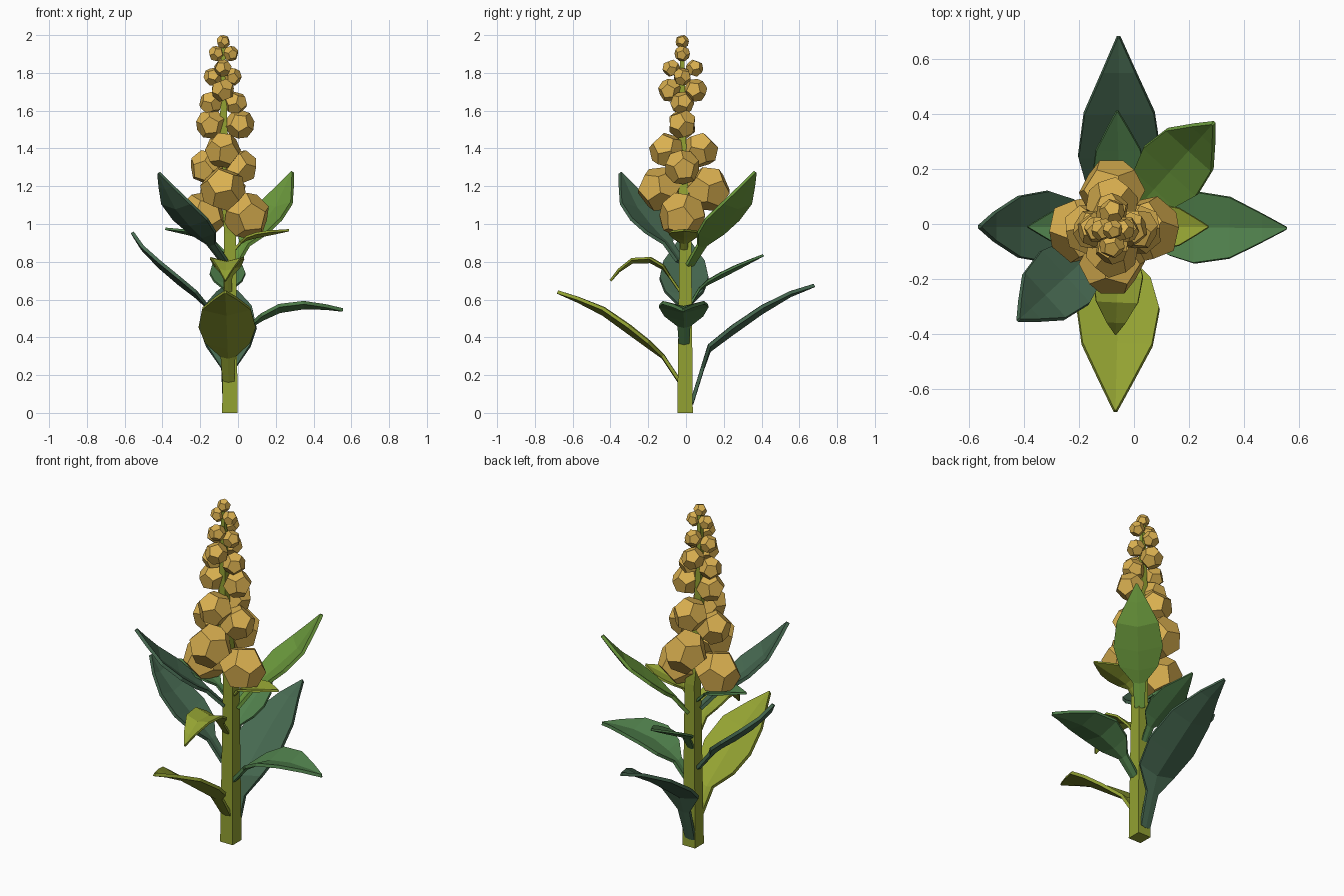
import bpy, bmesh, math
from mathutils import Vector, Euler

if "Cube" in bpy.data.objects:
    bpy.data.objects.remove(bpy.data.objects["Cube"])


def material(name, rgb):
    m = bpy.data.materials.new(name)
    lin = [((c / 255 + 0.055) / 1.055) ** 2.4 for c in rgb]
    m.diffuse_color = (*lin, 1)
    m.use_nodes = True
    m.node_tree.nodes["Principled BSDF"].inputs["Base Color"].default_value = m.diffuse_color
    return m


OLIVE = material("yellow green", (146, 161, 50))
LIME = material("fresh green", (106, 152, 60))
GREEN = material("mid green", (80, 128, 76))
DARK = material("dark blue green", (70, 104, 80))
GOLD = material("golden bloom", (218, 176, 80))


def add_object(name, bm, mat):
    bmesh.ops.recalc_face_normals(bm, faces=bm.faces)
    me = bpy.data.meshes.new(name)
    bm.to_mesh(me)
    bm.free()
    me.materials.append(mat)
    ob = bpy.data.objects.new(name, me)
    bpy.context.collection.objects.link(ob)
    return ob


# Square tapering stem, leaning slightly towards the left
def make_stem():
    bm = bmesh.new()
    rings = []
    for x, y, z, h in [(-0.043, -0.005, 0, 0.041), (-0.042, -0.003, 0.95, 0.031),
                       (-0.075, -0.02, 1.3, 0.024), (-0.078, -0.02, 1.95, 0.01)]:
        rings.append([bm.verts.new((x + sx * h, y + sy * h, z))
                      for sx, sy in ((-1, -1), (1, -1), (1, 1), (-1, 1))])
    for a, b in zip(rings, rings[1:]):
        for i in range(4):
            j = (i + 1) % 4
            bm.faces.new((a[i], a[j], b[j], b[i]))
    bm.faces.new(rings[0])
    bm.faces.new(rings[-1])
    add_object("stem", bm, OLIVE)


make_stem()


# Point at fraction t along a polyline of (distance, height)
def along(path, t):
    pts = [Vector(p) for p in path]
    lens = [(b - a).length for a, b in zip(pts, pts[1:])]
    d = t * sum(lens)
    for a, b, l in zip(pts, pts[1:], lens):
        if d <= l:
            return a.lerp(b, d / l)
        d -= l
    return pts[-1]


STATIONS = [(0, 0.2), (0.2, 0.25), (0.32, 0.78), (0.48, 1), (0.68, 0.85), (0.86, 0.4), (1, 0.03)]


# Thick leaf with a shallow central fold, growing outward at an angle
def leaf(name, mat, angle, half_width, path, thick=0.018):
    a = math.radians(angle)
    out = Vector((math.cos(a), math.sin(a), 0))
    side = Vector((-out.y, out.x, 0))
    bm = bmesh.new()
    rows = []
    for t, w in STATIONS:
        r, z = along(path, t)
        c = Vector((-0.05, -0.01, z)) + out * r
        w *= half_width
        lift = Vector((0, 0, 0.12 * w))
        rows.append([bm.verts.new(c - side * w + lift), bm.verts.new(c - lift),
                     bm.verts.new(c + side * w + lift)])
    for p, q in zip(rows, rows[1:]):
        for i in range(2):
            bm.faces.new((p[i], p[i + 1], q[i + 1], q[i]))
    ob = add_object(name, bm, mat)
    mod = ob.modifiers.new("thickness", "SOLIDIFY")
    mod.thickness = thick
    mod.offset = 0


# Large leaves
leaf("front_leaf", OLIVE, -91.5, 0.15,
     [(0.02, 0.16), (0.12, 0.31), (0.29, 0.44), (0.46, 0.56), (0.67, 0.64)])
leaf("back_leaf", DARK, 90.5, 0.15,
     [(0.04, 0.05), (0.13, 0.34), (0.31, 0.48), (0.51, 0.61), (0.69, 0.675)])
leaf("right_leaf", GREEN, -0.5, 0.13,
     [(0.03, 0.36), (0.13, 0.48), (0.25, 0.55), (0.43, 0.575), (0.605, 0.545)])
leaf("left_leaf", DARK, 180, 0.13,
     [(0.03, 0.46), (0.15, 0.61), (0.30, 0.73), (0.44, 0.85), (0.51, 0.955)])
leaf("upper_left_leaf", DARK, 222.5, 0.13,
     [(0.03, 0.80), (0.13, 0.90), (0.26, 1.0), (0.39, 1.11), (0.5, 1.27)])
leaf("upper_right_leaf", LIME, 48, 0.13,
     [(0.04, 0.78), (0.13, 0.89), (0.26, 1.0), (0.39, 1.11), (0.505, 1.275)])

# Small leaves
leaf("small_front_leaf", OLIVE, -92.5, 0.09,
     [(0.02, 0.64), (0.11, 0.77), (0.19, 0.815), (0.26, 0.815), (0.34, 0.76), (0.39, 0.70)], 0.012)
leaf("small_back_leaf", GREEN, 91.5, 0.095,
     [(0.03, 0.57), (0.09, 0.67), (0.16, 0.71), (0.29, 0.775), (0.42, 0.835)], 0.012)
leaf("small_right_leaf", OLIVE, 0, 0.08,
     [(0.02, 0.85), (0.08, 0.92), (0.16, 0.945), (0.32, 0.967)], 0.012)
leaf("small_left_leaf", GREEN, 180, 0.08,
     [(0.02, 0.85), (0.09, 0.92), (0.18, 0.95), (0.335, 0.975)], 0.012)


# Twelve-sided bloom built from the face centres of an icosahedron
def bloom(name, centre, r, turn):
    ico = bmesh.new()
    bmesh.ops.create_icosphere(ico, subdivisions=1, radius=1)
    rot = Euler((0.3, 0.2, turn)).to_matrix()
    bm = bmesh.new()
    for f in ico.faces:
        d = f.calc_center_median().normalized()
        bm.verts.new(Vector(centre) + rot @ d * r * 1.06)
    ico.free()
    bmesh.ops.convex_hull(bm, input=bm.verts)
    bmesh.ops.dissolve_limit(bm, angle_limit=0.05, verts=bm.verts, edges=bm.edges)
    add_object(name, bm, GOLD)


# Opposite pairs of blooms: axis, first offset, second offset, height, radius
PAIRS = [("x", -0.19, 0.045, 1.045, 0.12), ("y", -0.14, 0.118, 1.185, 0.115),
         ("x", -0.165, 0.012, 1.30, 0.09), ("y", -0.10, 0.075, 1.39, 0.092),
         ("x", -0.145, 0.01, 1.528, 0.075), ("x", -0.145, -0.012, 1.64, 0.06),
         ("y", -0.085, 0.05, 1.708, 0.06), ("x", -0.133, -0.03, 1.78, 0.047),
         ("y", -0.078, 0.045, 1.825, 0.045), ("x", -0.115, -0.038, 1.902, 0.04)]
for n, (axis, first, second, z, r) in enumerate(PAIRS):
    for k, o in enumerate((first, second)):
        centre = (o, -0.02, z) if axis == "x" else (-0.08, o, z)
        bloom(f"bloom_{n}_{k}", centre, r, n * 0.7 + k * math.pi)
bloom("bloom_top", (-0.078, -0.02, 1.965), 0.035, 0)
